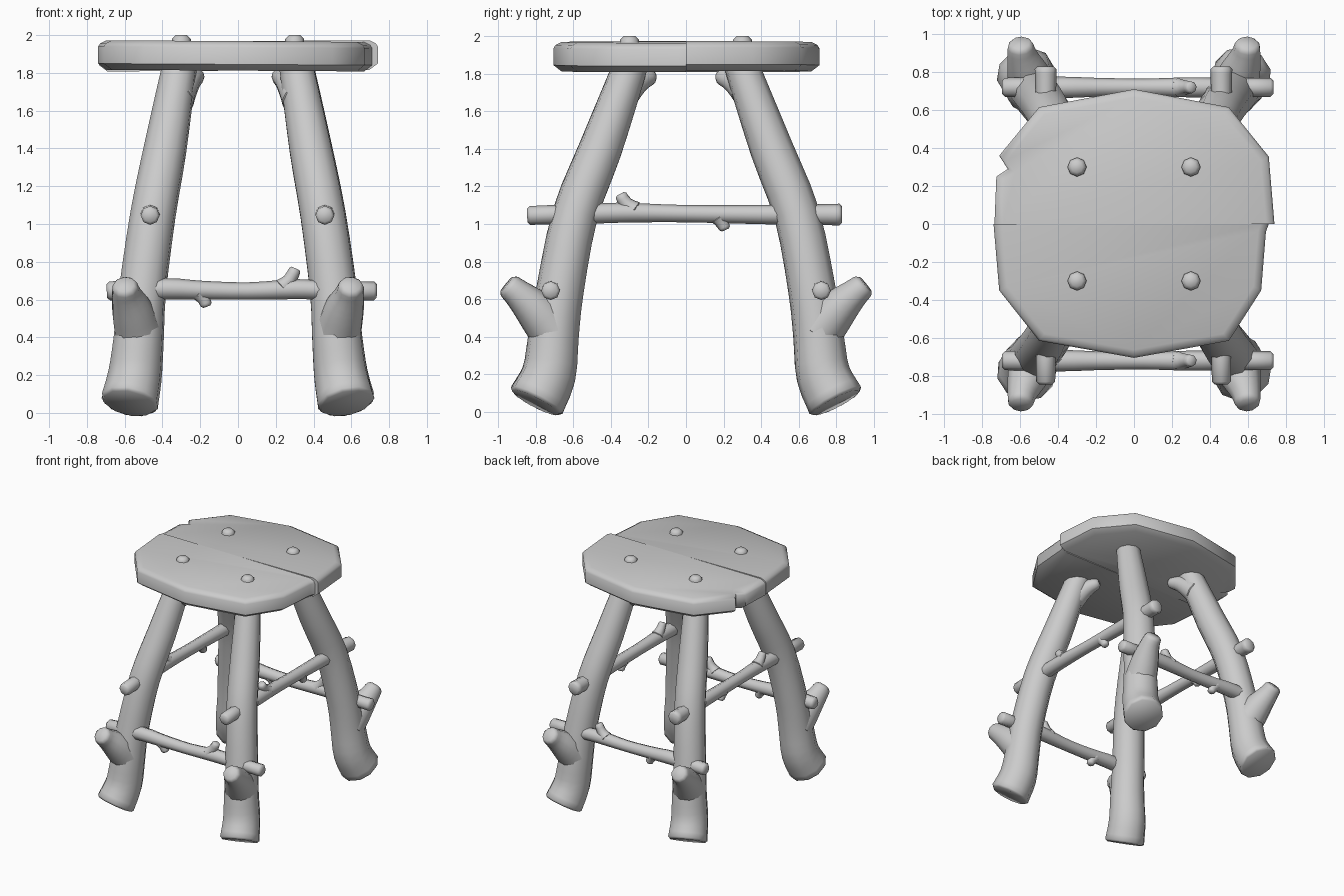
import bpy, bmesh, math
from mathutils import Vector

if "Cube" in bpy.data.objects:
    bpy.data.objects.remove(bpy.data.objects["Cube"])


def spline(pts, n):
    """Catmull-Rom through (x, y, z, radius) points."""
    p = [Vector(q) for q in pts]
    p = [2 * p[0] - p[1]] + p + [2 * p[-1] - p[-2]]
    out = []
    for i in range(1, len(p) - 2):
        a, b, c, d = p[i - 1:i + 3]
        for k in range(n):
            t = k / n
            out.append(0.5 * (2 * b + (c - a) * t + (2 * a - 5 * b + 4 * c - d) * t ** 2
                              + (3 * b - a - 3 * c + d) * t ** 3))
    return out + [p[-2].copy()]


def tube(bm, pts, sides=10, n=3, bevel=0.015):
    """Round branch with softly bevelled, capped ends."""
    s = spline(pts, n)
    pos = [q.xyz for q in s]
    rad = [q.w for q in s]
    tan = [(pos[min(i + 1, len(s) - 1)] - pos[max(i - 1, 0)]).normalized() for i in range(len(s))]
    # extra ring at each end rounds the cut
    pos = [pos[0]] + [pos[0] + tan[0] * bevel] + pos[1:-1] + [pos[-1] - tan[-1] * bevel] + [pos[-1]]
    rad = [rad[0] - bevel] + rad + [rad[-1] - bevel]
    tan = [tan[0]] + tan + [tan[-1]]
    u = tan[0].orthogonal().normalized()
    rings = []
    for i, (c, r, t) in enumerate(zip(pos, rad, tan)):
        if i:
            u = tan[i - 1].rotation_difference(t) @ u
        v = t.cross(u)
        rings.append([bm.verts.new(c + (u * math.cos(a) + v * math.sin(a)) * r)
                      for a in (2 * math.pi * k / sides for k in range(sides))])
    skin(bm, rings)


def skin(bm, rings):
    m = len(rings[0])
    for a, b in zip(rings, rings[1:]):
        for k in range(m):
            bm.faces.new((a[k], a[(k + 1) % m], b[(k + 1) % m], b[k]))
    bm.faces.new(rings[0][::-1])
    bm.faces.new(rings[-1])


def finish(bm, name, angle=50):
    bmesh.ops.recalc_face_normals(bm, faces=bm.faces)
    me = bpy.data.meshes.new(name)
    bm.to_mesh(me)
    bm.free()
    ob = bpy.data.objects.new(name, me)
    bpy.context.collection.objects.link(ob)
    bpy.ops.object.select_all(action='DESELECT')
    ob.select_set(True)
    bpy.context.view_layer.objects.active = ob
    bpy.ops.object.shade_smooth_by_angle(angle=math.radians(angle))


# Seat: two half planks meeting along y = 0
front = [(-0.74, 0), (-0.71, -0.35), (-0.5, -0.615), (0, -0.705),
         (0.5, -0.615), (0.67, -0.35), (0.695, -0.04), (0.71, 0)]
back = [(0.74, 0), (0.71, 0.355), (0.5, 0.615), (0, 0.71), (-0.5, 0.615),
        (-0.71, 0.36), (-0.665, 0.29), (-0.725, 0.25), (-0.735, 0)]
profile = [(0.94, 1.812), (1, 1.845), (1, 1.935), (0.985, 1.952), (0.94, 1.968)]
for name, outline, tilt in (("seat_front_plank", front, -0.006), ("seat_back_plank", back, 0.006)):
    bm = bmesh.new()
    skin(bm, [[bm.verts.new((x * s, y * s, z + tilt * x)) for x, y in outline] for s, z in profile])
    finish(bm, name)

# Legs: curved log, outward branch stub near the foot, small inner stub under the seat
LEG = [(0.575, 0.80, 0.05, 0.155), (0.545, 0.73, 0.2, 0.145), (0.525, 0.705, 0.4, 0.135),
       (0.505, 0.67, 0.65, 0.127), (0.45, 0.59, 1.05, 0.122), (0.385, 0.455, 1.4, 0.115),
       (0.315, 0.31, 1.8, 0.095), (0.30, 0.29, 1.87, 0.09)]
FOOT_STUB = [(0.525, 0.70, 0.42, 0.13), (0.56, 0.80, 0.54, 0.11),
             (0.59, 0.89, 0.625, 0.08), (0.60, 0.955, 0.68, 0.065)]
TOP_STUB = [(0.32, 0.36, 1.66, 0.09), (0.26, 0.26, 1.755, 0.065), (0.205, 0.17, 1.79, 0.04)]
for sy, row in ((-1, "front"), (1, "back")):
    for sx, side in ((-1, "left"), (1, "right")):
        bm = bmesh.new()
        for path in (LEG, FOOT_STUB, TOP_STUB):
            tube(bm, [(sx * x, sy * y, z, r) for x, y, z, r in path])
        finish(bm, f"{row}_{side}_leg")
        # Peg showing through the seat
        bm = bmesh.new()
        tube(bm, [(sx * 0.3, sy * 0.3, 1.85, 0.052), (sx * 0.3, sy * 0.3, 2.0, 0.05)],
             sides=8, n=1, bevel=0.02)
        finish(bm, f"{row}_{side}_peg")

# Rungs: along-axis t, height, radius; two twig knots each
def rung(name, place, path, knots):
    bm = bmesh.new()
    tube(bm, [(*place(t, z), r) for t, z, r in path], sides=8)
    for k in knots:
        tube(bm, [(*place(t, z), r) for t, z, r in k], sides=8, n=2, bevel=0.01)
    finish(bm, name)


LOW = [(-0.695, 0.645, 0.05), (-0.38, 0.657, 0.056), (-0.2, 0.65, 0.05), (0.05, 0.645, 0.046),
       (0.3, 0.655, 0.053), (0.45, 0.65, 0.05), (0.735, 0.645, 0.05)]
LOW_KNOTS = [[(0.23, 0.66, 0.05), (0.275, 0.705, 0.037), (0.305, 0.765, 0.032)],
             [(-0.21, 0.64, 0.045), (-0.18, 0.60, 0.034), (-0.165, 0.562, 0.03)]]
HIGH = [(-0.845, 1.045, 0.05), (-0.47, 1.057, 0.054), (-0.3, 1.06, 0.052), (0.0, 1.055, 0.046),
        (0.45, 1.05, 0.052), (0.7, 1.05, 0.055), (0.83, 1.05, 0.058)]
HIGH_KNOTS = [[(-0.27, 1.07, 0.05), (-0.32, 1.11, 0.037), (-0.35, 1.16, 0.032)],
              [(0.17, 1.04, 0.045), (0.195, 1.0, 0.034), (0.21, 0.968, 0.03)]]
for y, n in ((-0.72, "front"), (0.72, "back")):
    rung(n + "_rung", lambda t, z: (t, y, z), LOW, LOW_KNOTS)
for x, n in ((-0.465, "left"), (0.46, "right")):
    rung(n + "_rung", lambda t, z: (x, t, z), HIGH, HIGH_KNOTS)
